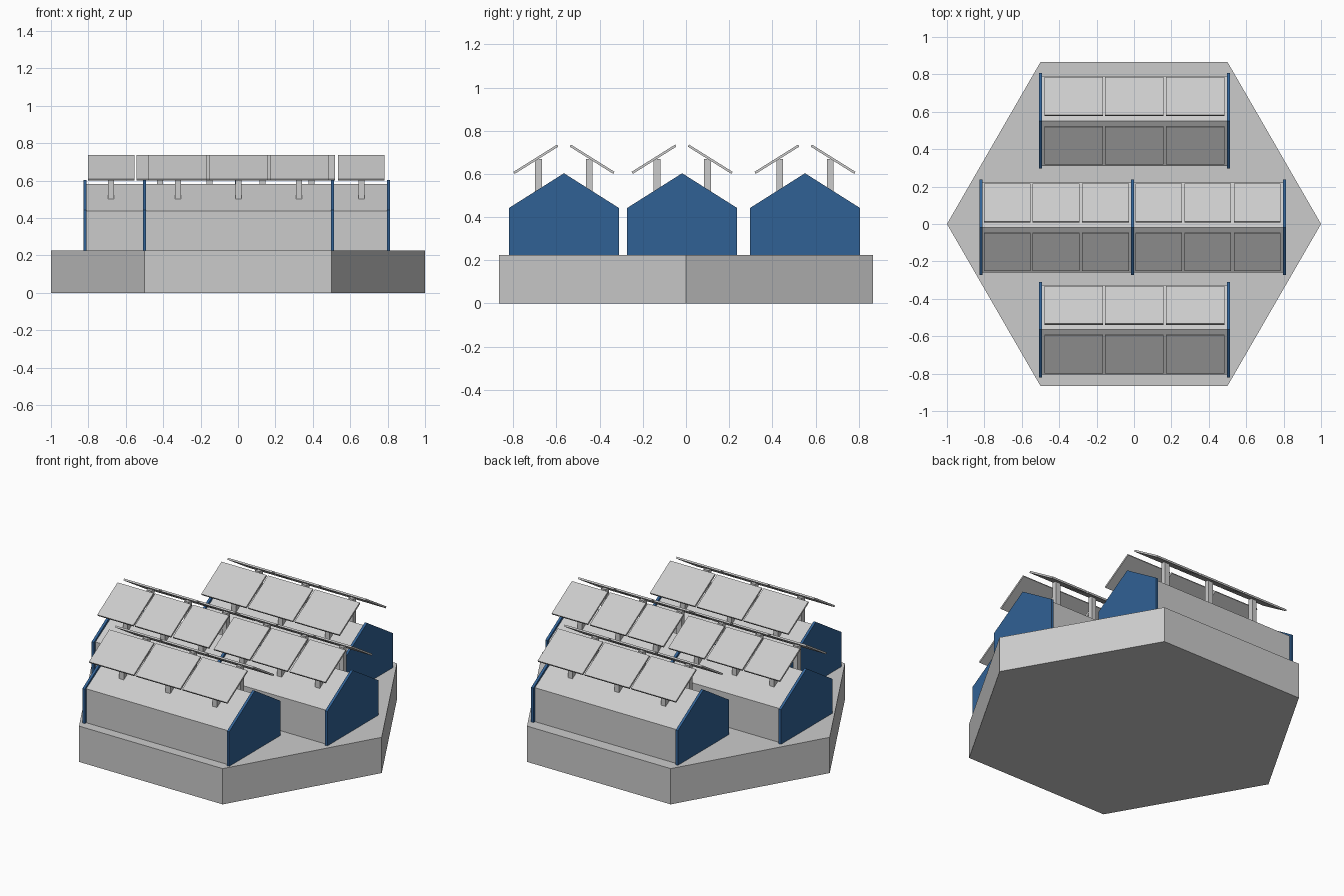
import bpy, bmesh, math
from mathutils import Matrix

if "Cube" in bpy.data.objects:
    bpy.data.objects.remove(bpy.data.objects["Cube"])

BASE_TOP = 0.225

blue = bpy.data.materials.new("blue")
blue.diffuse_color = (0.03, 0.12, 0.30, 1)
blue.use_nodes = True
blue.node_tree.nodes["Principled BSDF"].inputs["Base Color"].default_value = blue.diffuse_color


def finish(name, bm, mat=None):
    bmesh.ops.recalc_face_normals(bm, faces=bm.faces)
    mesh = bpy.data.meshes.new(name)
    bm.to_mesh(mesh)
    bm.free()
    obj = bpy.data.objects.new(name, mesh)
    bpy.context.collection.objects.link(obj)
    if mat:
        mesh.materials.append(mat)
    return obj


def prism(name, points, direction, mat=None):
    """Extrude a closed outline along a direction."""
    bm = bmesh.new()
    face = bm.faces.new([bm.verts.new(p) for p in points])
    ext = bmesh.ops.extrude_face_region(bm, geom=[face])
    verts = [v for v in ext["geom"] if isinstance(v, bmesh.types.BMVert)]
    bmesh.ops.translate(bm, verts=verts, vec=direction)
    return finish(name, bm, mat)


def gable(name, x0, x1, yc, half, eave, ridge, mat=None):
    """House-shaped block running along x."""
    outline = [(-half, BASE_TOP), (half, BASE_TOP), (half, eave), (0, ridge), (-half, eave)]
    return prism(name, [(x0, yc + y, z) for y, z in outline], (x1 - x0, 0, 0), mat)


def box(name, centre, size, tilt=0.0):
    bm = bmesh.new()
    m = (Matrix.Translation(centre) @ Matrix.Rotation(tilt, 4, 'X')
         @ Matrix.Diagonal((*size, 1)))
    bmesh.ops.create_cube(bm, size=1, matrix=m)
    return finish(name, bm)


# Hexagonal base
prism("hexagonal_base",
      [(math.cos(i * math.pi / 3), math.sin(i * math.pi / 3), 0) for i in range(6)],
      (0, 0, BASE_TOP))

# Rows: name, ridge y, gable wall x positions, panel centres, panel width
short_walls, short_panels = (-0.50, 0.505), (-0.322, 0.002, 0.327)
rows = [
    ("front", -0.565, short_walls, short_panels, 0.312),
    ("middle", -0.018, (-0.819, -0.009, 0.805),
     (-0.678, -0.417, -0.153, 0.132, 0.394, 0.659), 0.25),
    ("back", 0.551, short_walls, short_panels, 0.312),
]

for row, yc, walls, panels, width in rows:
    # Grey building body and blue gable walls
    gable(f"{row}_building", walls[0], walls[-1], yc, 0.24, 0.4385, 0.583)
    for i, x in enumerate(walls):
        gable(f"{row}_gable_wall_{i}", x - 0.008, x + 0.008, yc, 0.255, 0.442, 0.603, blue)
    # Tilted roof panels on posts, mirrored across the ridge
    for i, x in enumerate(panels):
        for side, s in (("south", -1), ("north", 1)):
            box(f"{row}_{side}_panel_{i}", (x, yc + s * 0.13, 0.668),
                (width, 0.238, 0.011), -s * math.radians(32))
            box(f"{row}_{side}_post_{i}", (x, yc + s * 0.117, 0.585),
                (0.032, 0.032, 0.166))
